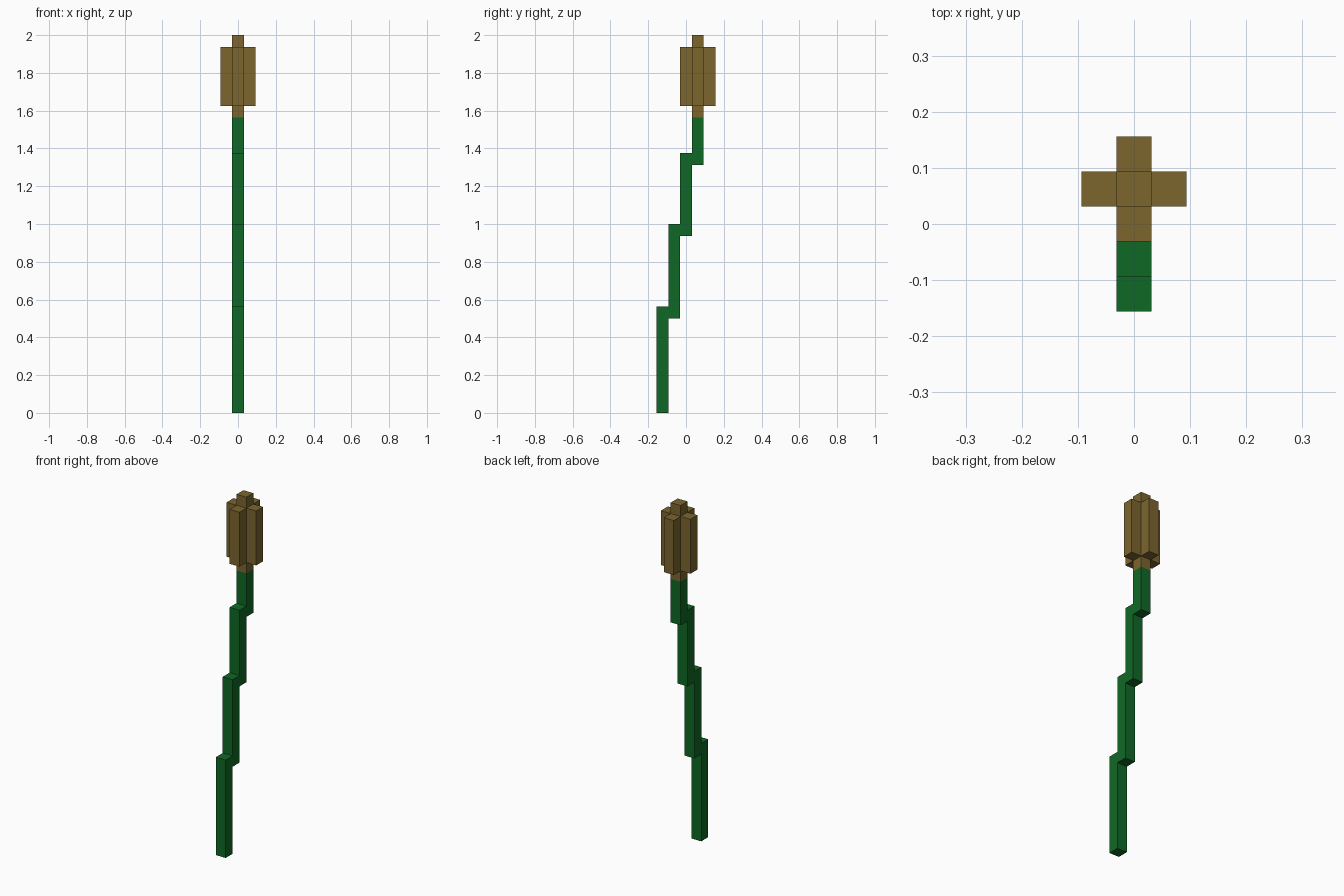
import bpy

cube = bpy.data.objects.get("Cube")
if cube:
    bpy.data.objects.remove(cube, do_unlink=True)

U = 1 / 16  # one block unit


def material(name, rgb):
    mat = bpy.data.materials.new(name)
    mat.use_nodes = True
    mat.diffuse_color = (*rgb, 1)
    mat.node_tree.nodes["Principled BSDF"].inputs["Base Color"].default_value = (*rgb, 1)
    return mat


green = material("stem green", (0.005, 0.138, 0.019))
brown = material("seed head brown", (0.2, 0.133, 0.028))


def column(name, x, y, bottom, top, mat):
    """Square column one unit wide, measured in block units."""
    bpy.ops.mesh.primitive_cube_add(size=1, location=(x * U, y * U, (bottom + top) / 2 * U))
    obj = bpy.context.object
    obj.name = name
    obj.scale = (U, U, (top - bottom) * U)
    bpy.ops.object.transform_apply(location=False, rotation=False, scale=True)
    obj.data.materials.append(mat)
    return obj


# Stem: overlapping columns stepping backwards as they rise
for i, (bottom, top) in enumerate([(0, 9), (8, 16), (15, 22), (21, 25)]):
    column(f"stem_segment_{i + 1}", 0, i - 2, bottom, top, green)

# Seed head: a tall core with a shorter column on each side
column("head_core", 0, 1, 25, 32, brown)
for side, dx, dy in [("left", 1, 0), ("right", -1, 0), ("front", 0, -1), ("back", 0, 1)]:
    column(f"head_{side}", dx, 1 + dy, 26, 31, brown)
